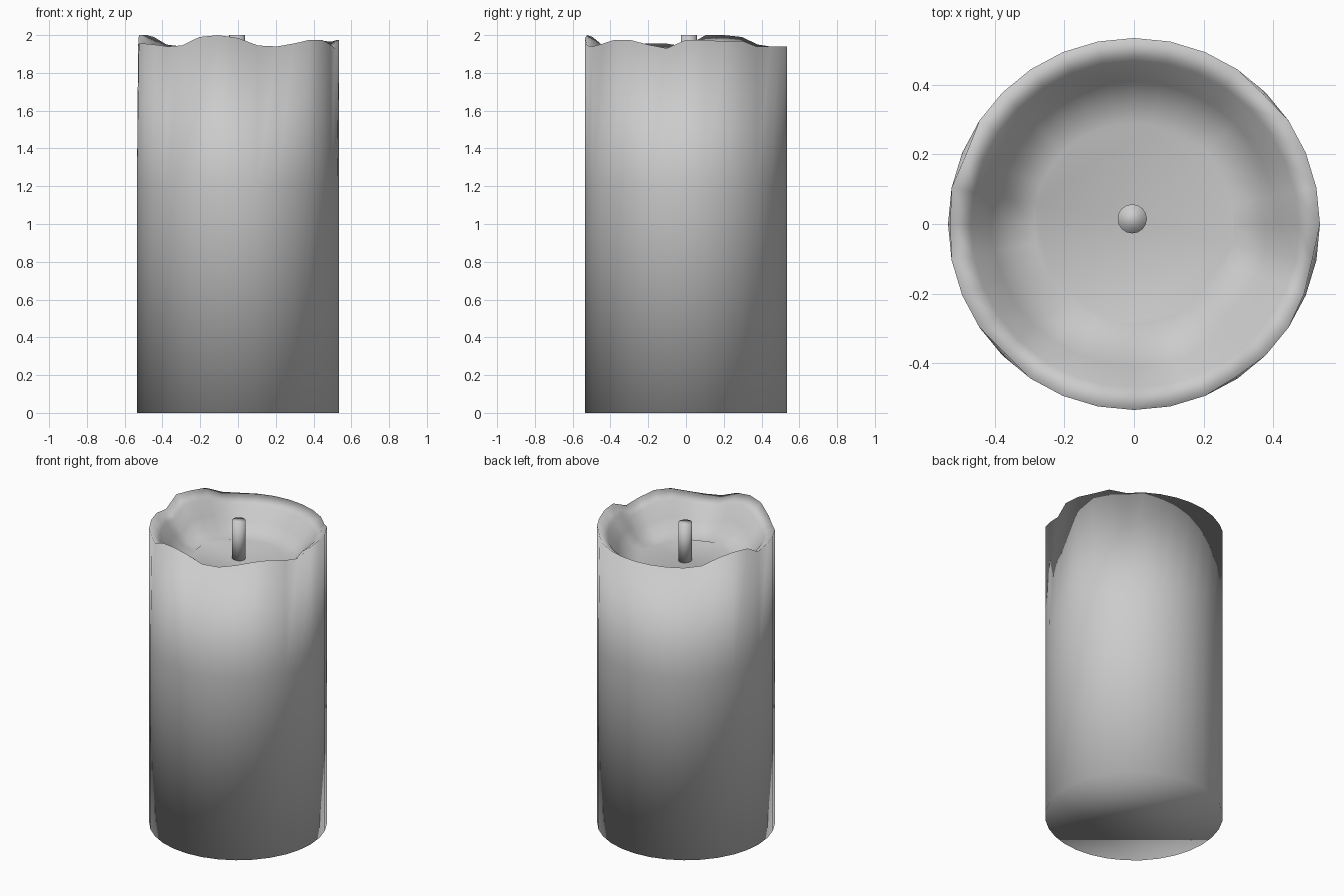
import bpy, bmesh
from math import sin, cos, pi

if "Cube" in bpy.data.objects:
    bpy.data.objects.remove(bpy.data.objects["Cube"])

N = 32
R = 0.535
# Melted rim height for each of the 32 sides, starting at +x, counter-clockwise
RIM = [1.975, 1.975, 1.965, 1.97, 1.94, 1.94, 1.94, 1.94,
       1.94, 1.94, 1.94, 1.94, 1.95, 1.99, 2.0, 2.0,
       1.94, 1.955, 1.955, 1.95, 1.94, 1.945, 1.99, 2.0,
       1.985, 1.945, 1.94, 1.955, 1.975, 1.975, 1.95, 1.93]
# Drip grooves pressed into the outside of the rim
DENT = {31: 0.012, 30: 0.006, 4: 0.008, 14: 0.012, 16: 0.006, 20: 0.01, 27: 0.006}


def finish(bm, name):
    bmesh.ops.recalc_face_normals(bm, faces=bm.faces)
    for f in bm.faces:
        f.smooth = True
    me = bpy.data.meshes.new(name)
    bm.to_mesh(me)
    bm.free()
    ob = bpy.data.objects.new(name, me)
    bpy.context.collection.objects.link(ob)
    return ob


def ring(bm, n, radius, height, cx=0, cy=0):
    verts = []
    for i in range(n):
        a = 2 * pi * i / n
        r = radius(i)
        verts.append(bm.verts.new((cx + r * cos(a), cy + r * sin(a), height(i))))
    return verts


def loft(bm, rings):
    for lo, hi in zip(rings, rings[1:]):
        n = len(lo)
        for i in range(n):
            j = (i + 1) % n
            bm.faces.new((lo[i], lo[j], hi[j], hi[i]))
    bm.faces.new(rings[0][::-1])
    bm.faces.new(rings[-1])


# Wax body: straight pillar, uneven rim, sloping bowl and melted floor
def follow(base, share):
    return lambda i: base + share * (RIM[i] - 1.95)


bm = bmesh.new()
loft(bm, [
    ring(bm, N, lambda i: R, lambda i: 0.0),
    ring(bm, N, lambda i: R, lambda i: 1.2),
    ring(bm, N, lambda i: R - DENT.get(i, 0), lambda i: RIM[i]),
    ring(bm, N, lambda i: 0.47, follow(1.90, 1.0)),
    ring(bm, N, lambda i: 0.41, follow(1.82, 0.9)),
    ring(bm, N, lambda i: 0.36, follow(1.77, 0.6)),
    ring(bm, N, lambda i: 0.29, follow(1.745, 0.35)),
])
finish(bm, "wax_body")

# Wick
bm = bmesh.new()
loft(bm, [ring(bm, 16, lambda i: 0.042, lambda i, z=z: z, -0.005, 0.015)
          for z in (1.73, 2.0)])
finish(bm, "wick")
